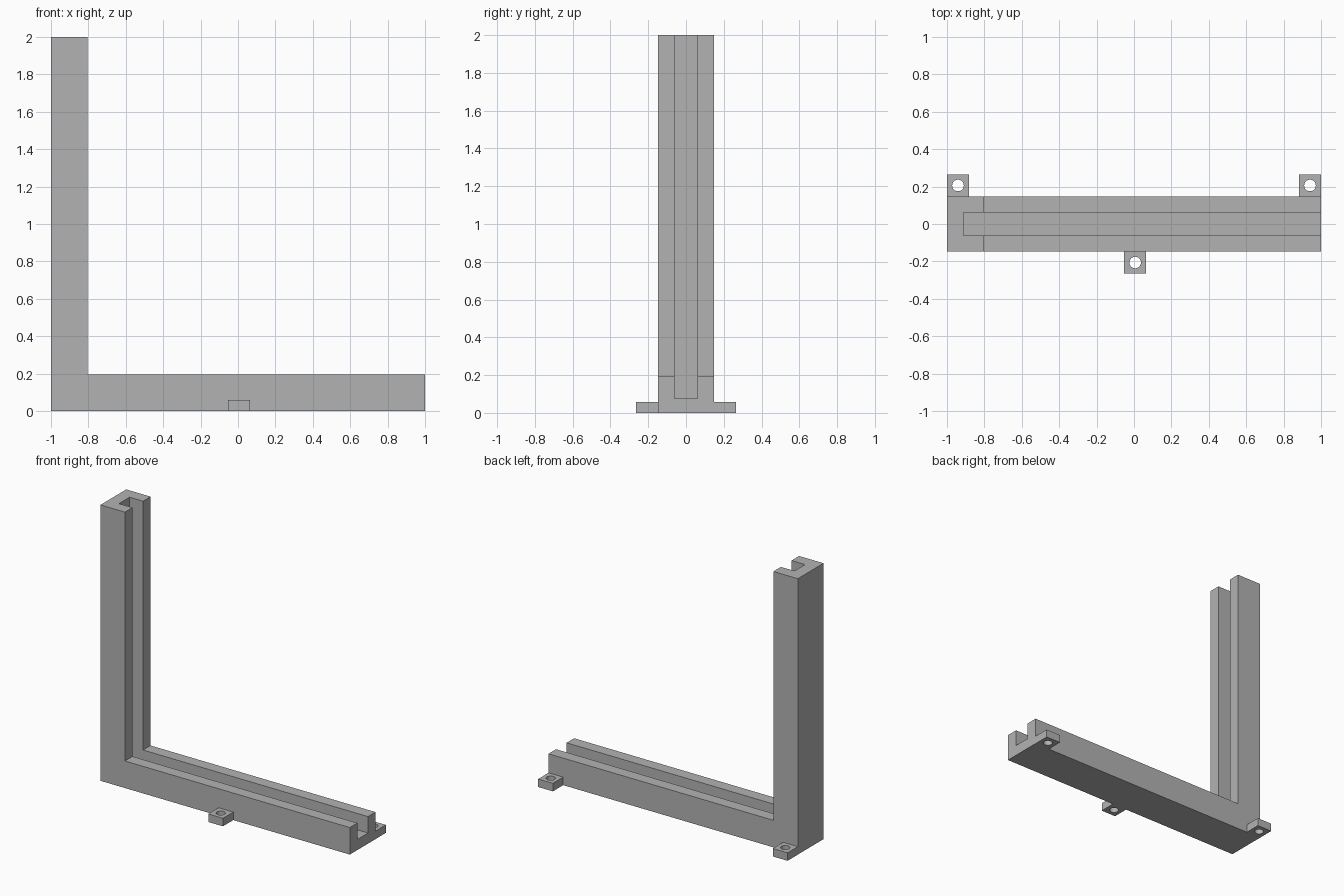
import bpy
import bmesh
from mathutils import Matrix, Vector

if "Cube" in bpy.data.objects:
    bpy.data.objects.remove(bpy.data.objects["Cube"])

GREY = (0.45, 0.45, 0.45, 1.0)
grey = bpy.data.materials.new("plain grey")
grey.use_nodes = True
grey.diffuse_color = GREY
grey.node_tree.nodes["Principled BSDF"].inputs["Base Color"].default_value = GREY

HALF = 0.147          # half the depth of the rails
THICK = 0.196         # thickness of both arms
TAB, TAB_H = 0.118, 0.058


def finish(name, bm):
    bmesh.ops.recalc_face_normals(bm, faces=bm.faces)
    mesh = bpy.data.meshes.new(name)
    bm.to_mesh(mesh)
    bm.free()
    mesh.materials.append(grey)
    obj = bpy.data.objects.new(name, mesh)
    bpy.context.collection.objects.link(obj)
    return obj


def box(name, low, high):
    low, high = Vector(low), Vector(high)
    bm = bmesh.new()
    bmesh.ops.create_cube(bm, size=1)
    bmesh.ops.scale(bm, vec=high - low, verts=bm.verts)
    bmesh.ops.translate(bm, vec=(low + high) / 2, verts=bm.verts)
    return finish(name, bm)


def cut(obj, cutter):
    cutter.hide_render = True
    mod = obj.modifiers.new("cut", "BOOLEAN")
    mod.operation = "DIFFERENCE"
    mod.solver = "EXACT"
    mod.object = cutter
    bpy.ops.object.select_all(action="DESELECT")
    bpy.context.view_layer.objects.active = obj
    obj.select_set(True)
    bpy.ops.object.modifier_apply(modifier=mod.name)
    bpy.data.objects.remove(cutter)
    bpy.ops.object.shade_smooth_by_angle()


# L-shaped frame: profile extruded through its depth
bm = bmesh.new()
inner = THICK - 1
profile = [(-1, 0), (1, 0), (1, THICK), (inner, THICK), (inner, 2), (-1, 2)]
face = bm.faces.new([bm.verts.new((x, -HALF, z)) for x, z in profile])
side = bmesh.ops.extrude_face_region(bm, geom=[face])
verts = [v for v in side["geom"] if isinstance(v, bmesh.types.BMVert)]
bmesh.ops.translate(bm, vec=(0, 2 * HALF, 0), verts=verts)
frame = finish("slotted_frame", bm)

# Slot along the inside of both arms
cut(frame, box("slot_cutter", (-0.912, -0.061, 0.077), (1.2, 0.061, 2.2)))


# Mounting tabs with screw holes
def tab(name, x, direction):
    y = direction * (HALF + TAB / 2)
    obj = box(name, (x - TAB / 2, y - TAB / 2, 0), (x + TAB / 2, y + TAB / 2, TAB_H))
    bm = bmesh.new()
    bmesh.ops.create_cone(bm, cap_ends=True, segments=32, radius1=0.031, radius2=0.031,
                          depth=0.3, matrix=Matrix.Translation((x, y, 0)))
    cut(obj, finish("hole_cutter", bm))


tab("back_right_tab", -1 + TAB / 2, 1)
tab("back_left_tab", 1 - TAB / 2, 1)
tab("front_tab", 0.006, -1)
